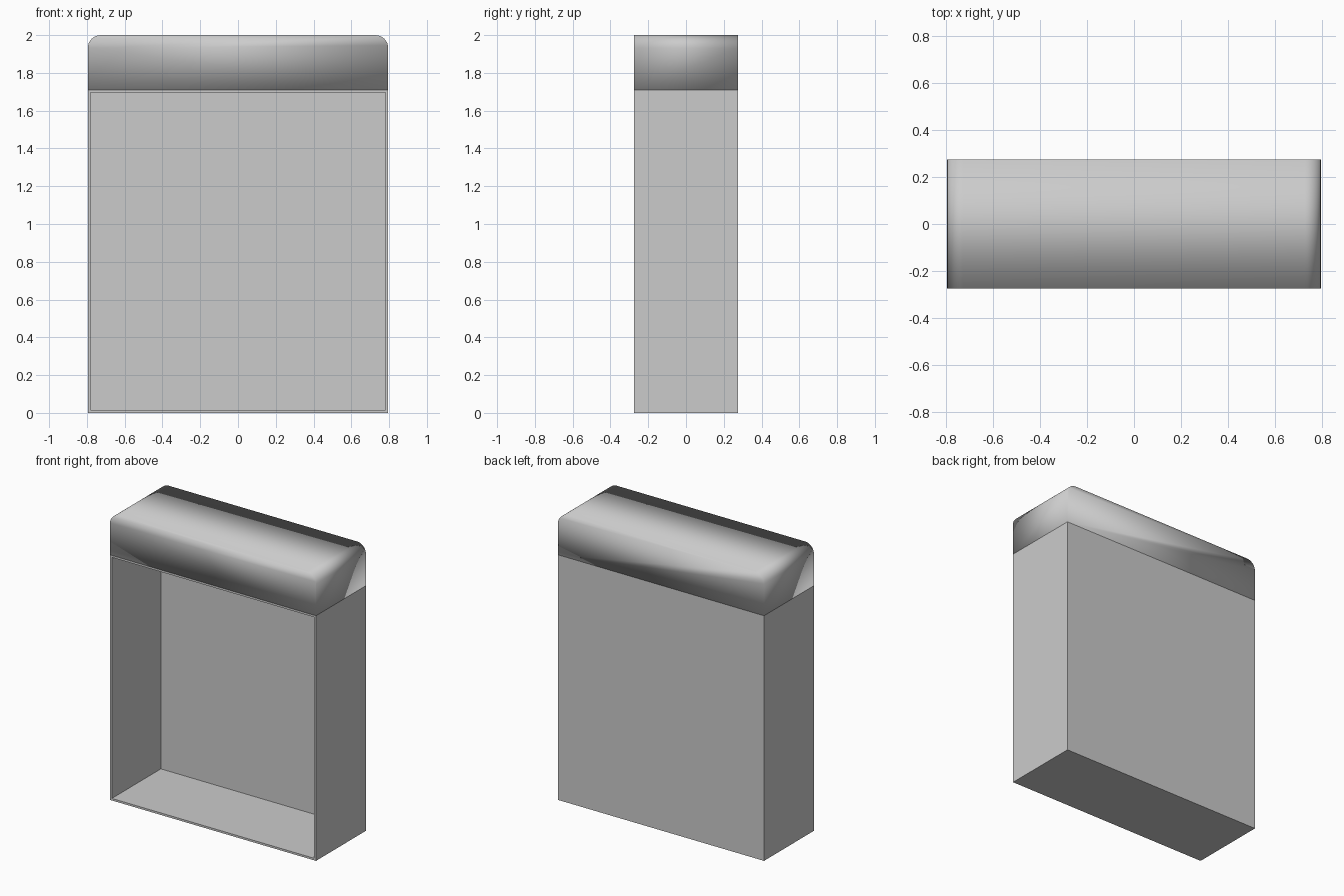
import bpy, bmesh, math

if "Cube" in bpy.data.objects:
    bpy.data.objects.remove(bpy.data.objects["Cube"])

W, D = 0.795, 0.275      # half width, half depth
SEAM, TOP = 1.71, 2.0    # top of body, top of cap
WALL, BACK = 0.02, 0.01  # frame and back wall thickness
R = 0.068                # cap corner radius


def add_object(name, bm):
    bmesh.ops.recalc_face_normals(bm, faces=bm.faces)
    mesh = bpy.data.meshes.new(name)
    bm.to_mesh(mesh)
    bm.free()
    obj = bpy.data.objects.new(name, mesh)
    bpy.context.collection.objects.link(obj)
    return obj


def extrude_profile(bm, points, y0, y1):
    face = bm.faces.new([bm.verts.new((x, y0, z)) for x, z in points])
    moved = bmesh.ops.extrude_face_region(bm, geom=[face], use_keep_orig=True)
    verts = [g for g in moved["geom"] if isinstance(g, bmesh.types.BMVert)]
    bmesh.ops.translate(bm, verts=verts, vec=(0, y1 - y0, 0))


# Body: flat box hollowed out from the front face
bm = bmesh.new()
extrude_profile(bm, [(-W, 0), (W, 0), (W, SEAM), (-W, SEAM)], -D, D)
bmesh.ops.recalc_face_normals(bm, faces=bm.faces)
front = min(bm.faces, key=lambda f: f.calc_center_median().y)
bmesh.ops.inset_individual(bm, faces=[front], thickness=WALL)
pushed = bmesh.ops.extrude_discrete_faces(bm, faces=[front])["faces"][0]
# Rebuild the cavity walls between the opening rim and the pushed-in back
rim = [e for e in bm.edges if e.is_boundary and e not in list(pushed.edges)]
if rim:
    bmesh.ops.bridge_loops(bm, edges=rim + list(pushed.edges))
bmesh.ops.translate(bm, verts=list(pushed.verts), vec=(0, 2 * D - BACK, 0))
add_object("case_body", bm)

# Cap: solid block with rounded upper corners, smooth shaded throughout
points = [(-W, SEAM), (W, SEAM)]
for side in (0, 1):
    for i in range(9):
        a = math.pi / 2 * (side + i / 8)
        cx = (W - R) * (1 if side == 0 else -1)
        points.append((cx + R * math.cos(a), TOP - R + R * math.sin(a)))
bm = bmesh.new()
extrude_profile(bm, points, -D, D)
for f in bm.faces:
    f.smooth = True
add_object("rounded_cap", bm)
